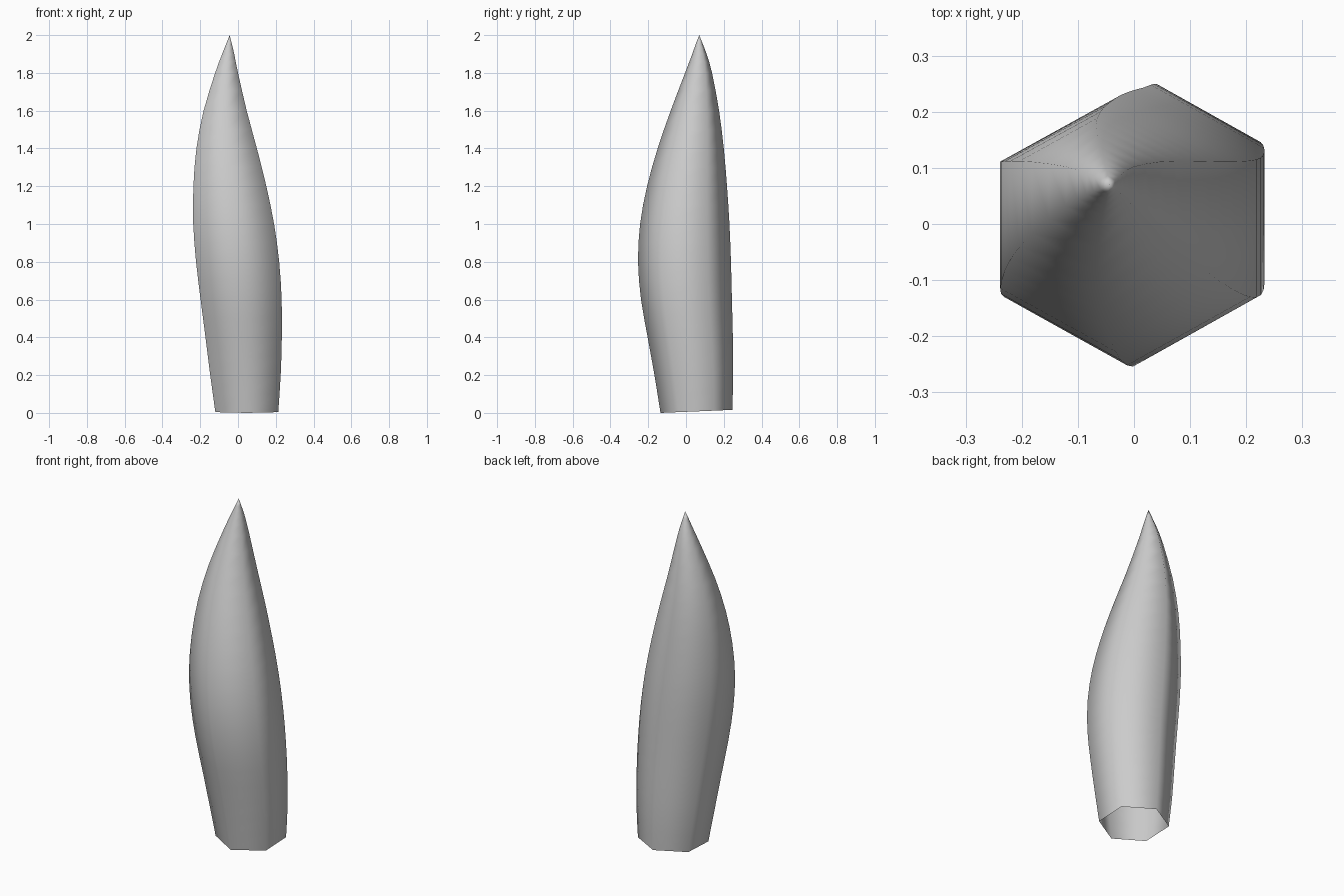
import bpy, bmesh

if "Cube" in bpy.data.objects:
    bpy.data.objects.remove(bpy.data.objects["Cube"])

# Outline stations: height, x min, x max, y min, y max
STATIONS = [
    (0.00, -0.12, 0.213, -0.135, 0.245),
    (0.20, -0.147, 0.226, -0.167, 0.25),
    (0.40, -0.172, 0.232, -0.203, 0.248),
    (0.60, -0.198, 0.231, -0.238, 0.243),
    (0.80, -0.222, 0.218, -0.254, 0.238),
    (1.00, -0.237, 0.191, -0.243, 0.23),
    (1.20, -0.236, 0.15, -0.206, 0.217),
    (1.40, -0.22, 0.10, -0.15, 0.20),
    (1.60, -0.182, 0.046, -0.081, 0.175),
    (1.80, -0.121, 0.0, -0.005, 0.138),
    (1.90, -0.084, -0.02, 0.033, 0.109),
    (1.96, -0.06, -0.034, 0.054, 0.086),
]
TIP = (-0.044, 0.07, 2.0)
# Hexagon corners as fractions of the half widths, points along y
HEX = [(0, -1), (1, -0.5), (1, 0.5), (0, 1), (-1, 0.5), (-1, -0.5)]


def smooth_stations(pts, steps):
    """Catmull-Rom interpolation between stations."""
    out = []
    for i in range(len(pts) - 1):
        p1, p2 = pts[i], pts[i + 1]
        p0 = pts[i - 1] if i else [2 * a - b for a, b in zip(p1, p2)]
        p3 = pts[i + 2] if i + 2 < len(pts) else [2 * b - a for a, b in zip(p1, p2)]
        for s in range(steps):
            t = s / steps
            out.append([0.5 * (2 * b + (c - a) * t + (2 * a - 5 * b + 4 * c - d) * t * t
                               + (3 * b - a - 3 * c + d) * t ** 3)
                        for a, b, c, d in zip(p0, p1, p2, p3)])
    return out + [list(pts[-1])]


bm = bmesh.new()

# Hexagonal rings along the bent body; the open base is cut slightly tilted
rings = []
for z, x0, x1, y0, y1 in smooth_stations(STATIONS, 2):
    cx, cy, a, b = (x0 + x1) / 2, (y0 + y1) / 2, (x1 - x0) / 2, (y1 - y0) / 2
    tilt = 0.008 * max(0, 1 - z / 0.2)
    rings.append([bm.verts.new((cx + a * u, cy + b * v, z + tilt * (1 + v)))
                  for u, v in HEX])

for lo, hi in zip(rings, rings[1:]):
    for i in range(6):
        j = (i + 1) % 6
        bm.faces.new((lo[i], lo[j], hi[j], hi[i]))

# Pointed tip
tip = bm.verts.new(TIP)
for i in range(6):
    bm.faces.new((rings[-1][i], rings[-1][(i + 1) % 6], tip))

for f in bm.faces:
    f.smooth = True
mesh = bpy.data.meshes.new("curved_spike")
bm.to_mesh(mesh)
bm.free()
bpy.context.collection.objects.link(bpy.data.objects.new("curved_spike", mesh))
